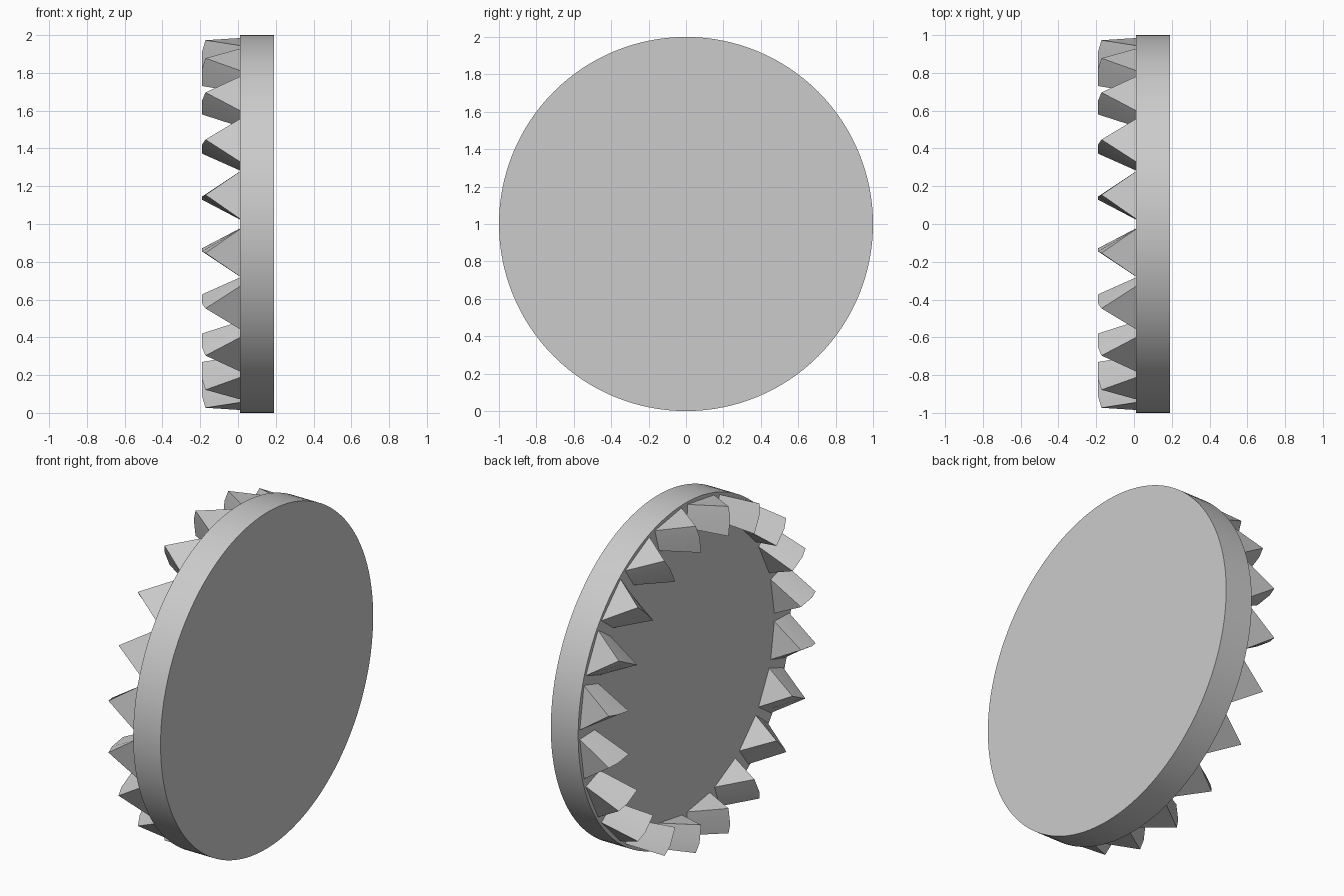
import bpy, bmesh, math

cube = bpy.data.objects.get("Cube")
if cube:
    bpy.data.objects.remove(cube, do_unlink=True)

# Single plain grey material
GREY = (0.6, 0.6, 0.6, 1)
grey = bpy.data.materials.new("plain_grey")
grey.use_nodes = True
grey.diffuse_color = GREY
for node in grey.node_tree.nodes:
    if node.type == "BSDF_PRINCIPLED":
        node.inputs["Base Color"].default_value = GREY

TEETH = 20
PITCH = 2 * math.pi / TEETH
HALF = math.radians(7.4)      # half the angular width of a tooth root
FACE_X = 0.01                 # toothed side of the disc
# Tooth sections from outside in: root radius, ridge radius, ridge x
SECTIONS = [(0.985, 0.985, -0.172), (0.925, 0.925, -0.19), (0.845, 0.82, -0.19)]


def polar(x, radius, angle):
    return (x, radius * math.cos(angle), 1 + radius * math.sin(angle))


def finish(obj):
    obj.data.materials.append(grey)
    bpy.ops.object.select_all(action="DESELECT")
    obj.select_set(True)
    bpy.context.view_layer.objects.active = obj
    bpy.ops.object.shade_smooth_by_angle(angle=math.radians(30))


# Round disc lying across the x axis
bpy.ops.mesh.primitive_cylinder_add(vertices=128, radius=1, depth=0.18,
                                    location=(0.1, 0, 1),
                                    rotation=(0, math.pi / 2, 0))
disc = bpy.context.object
disc.name = "gear_disc"
finish(disc)

# Ring of wedge-shaped teeth
bm = bmesh.new()
for i in range(TEETH):
    centre = (i + 0.5) * PITCH
    rows = []
    for root, ridge, ridge_x in SECTIONS:
        rows.append([bm.verts.new(polar(FACE_X, root, centre - HALF)),
                     bm.verts.new(polar(ridge_x, ridge, centre)),
                     bm.verts.new(polar(FACE_X, root, centre + HALF))])
    for a, b in zip(rows, rows[1:]):
        for k in range(3):
            n = (k + 1) % 3
            bm.faces.new((a[k], a[n], b[n], b[k]))
    bm.faces.new(rows[0])
    bm.faces.new(rows[-1][::-1])
bmesh.ops.recalc_face_normals(bm, faces=bm.faces)
mesh = bpy.data.meshes.new("gear_teeth")
bm.to_mesh(mesh)
bm.free()
teeth = bpy.data.objects.new("gear_teeth", mesh)
bpy.context.collection.objects.link(teeth)
finish(teeth)
